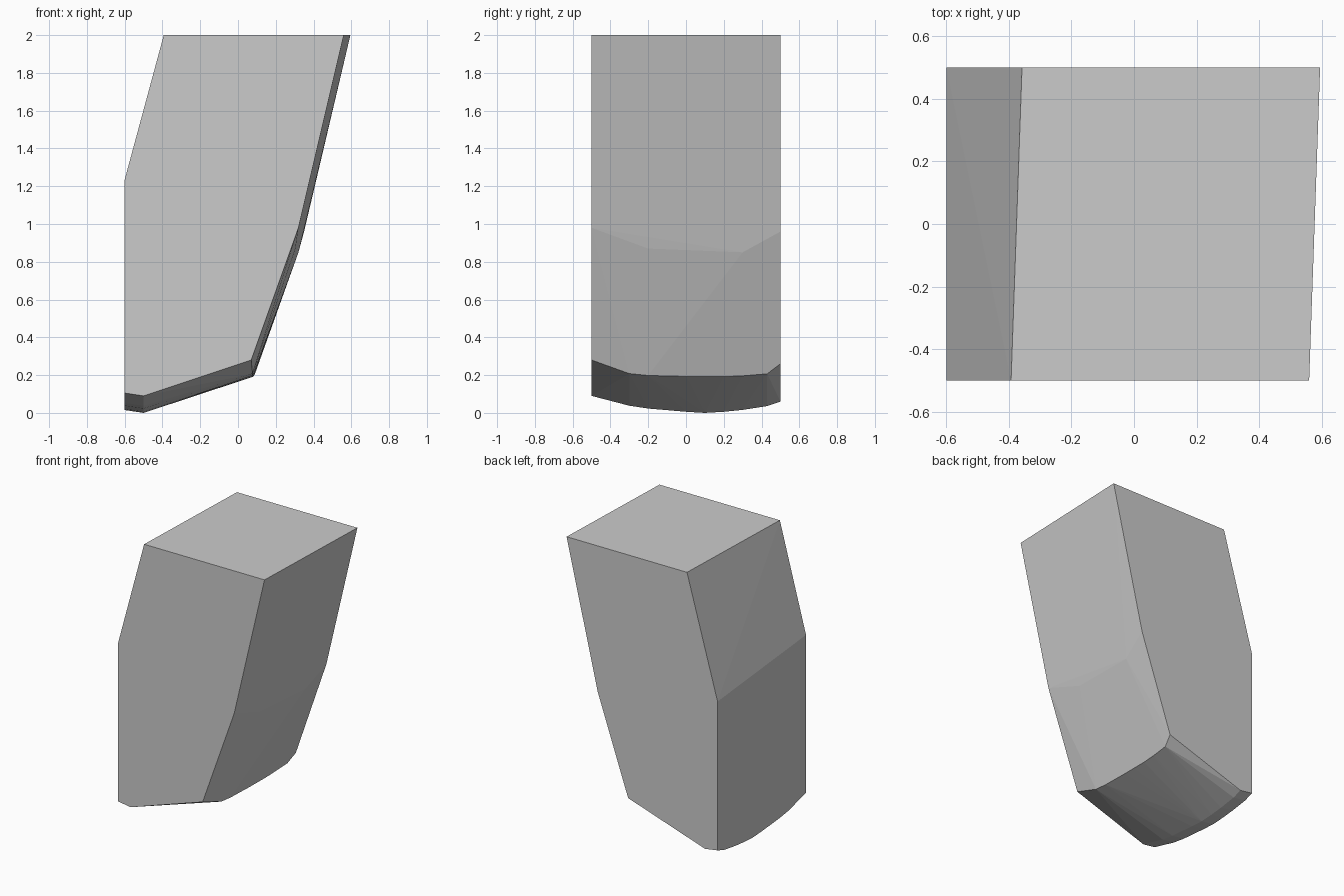
import bpy, bmesh

if "Cube" in bpy.data.objects:
    bpy.data.objects.remove(bpy.data.objects["Cube"])

# Lower end cross-sections: y, heel height, toe x, toe height, shin x, shin height
sections = [
    (-0.50, 0.090, 0.070, 0.280, 0.320, 0.98),
    (-0.30, 0.038, 0.077, 0.208, 0.304, 0.89),
    (-0.20, 0.023, 0.078, 0.198, 0.304, 0.87),
    (0.00, 0.006, 0.080, 0.193, 0.310, 0.865),
    (0.10, 0.000, 0.081, 0.192, 0.314, 0.86),
    (0.20, 0.006, 0.082, 0.192, 0.317, 0.86),
    (0.30, 0.016, 0.084, 0.196, 0.320, 0.85),
    (0.43, 0.036, 0.090, 0.207, 0.337, 0.92),
    (0.50, 0.060, 0.108, 0.260, 0.350, 0.96),
]

bm = bmesh.new()

# Rounded lower end
for y, heel, toe_x, toe_z, shin_x, shin_z in sections:
    for x, z in ((-0.6, heel + 0.015), (-0.5, heel), (toe_x, toe_z), (shin_x, shin_z)):
        bm.verts.new((x, y, z))

# Slightly skewed upper block with a slanted back
for y, back_x, front_x, bend_z in ((-0.5, -0.393, 0.56, 1.235), (0.5, -0.358, 0.595, 1.14)):
    for x, z in ((back_x, 2.0), (front_x, 2.0), (-0.6, bend_z)):
        bm.verts.new((x, y, z))

# Skin the convex solid
hull = bmesh.ops.convex_hull(bm, input=bm.verts[:])
loose = {g for g in hull["geom_interior"] + hull["geom_unused"] if isinstance(g, bmesh.types.BMVert)}
bmesh.ops.delete(bm, geom=list(loose), context='VERTS')
bmesh.ops.dissolve_limit(bm, angle_limit=0.005, verts=bm.verts[:], edges=bm.edges[:])
bmesh.ops.recalc_face_normals(bm, faces=bm.faces[:])

mesh = bpy.data.meshes.new("tapered_block")
bm.to_mesh(mesh)
bm.free()
block = bpy.data.objects.new("tapered_block", mesh)
bpy.context.collection.objects.link(block)
